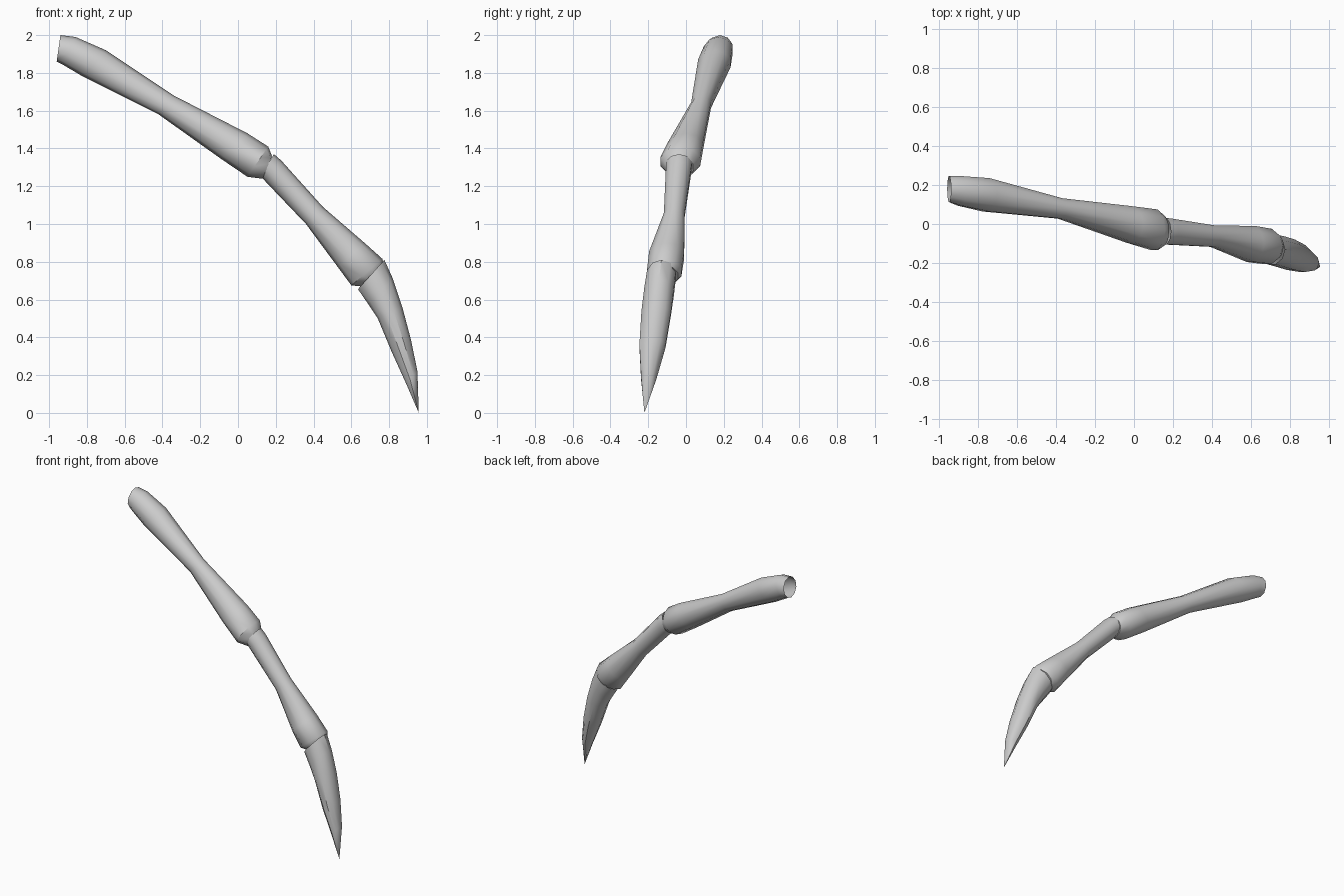
import bpy, bmesh, math
from mathutils import Vector

if "Cube" in bpy.data.objects:
    bpy.data.objects.remove(bpy.data.objects["Cube"])

SIDES = 10


def limb(name, rings, tip=None, cap_end=True):
    """Skin rings given as (x_top, z_top, x_bottom, z_bottom, y_min, y_max)."""
    bm = bmesh.new()
    loops = []
    for xt, zt, xb, zb, y0, y1 in rings:
        c = Vector(((xt + xb) / 2, (y0 + y1) / 2, (zt + zb) / 2))
        up = Vector(((xt - xb) / 2, 0, (zt - zb) / 2))
        side = Vector((0, (y1 - y0) / 2, 0))
        loops.append([bm.verts.new(c + up * math.cos(a) + side * math.sin(a))
                      for a in (2 * math.pi * i / SIDES for i in range(SIDES))])
    for a, b in zip(loops, loops[1:]):
        for i in range(SIDES):
            j = (i + 1) % SIDES
            bm.faces.new((a[i], a[j], b[j], b[i]))
    if tip:
        t = bm.verts.new(tip)
        for i in range(SIDES):
            bm.faces.new((loops[-1][i], loops[-1][(i + 1) % SIDES], t))
    elif cap_end:
        bm.faces.new(loops[-1])
    bmesh.ops.recalc_face_normals(bm, faces=bm.faces)
    me = bpy.data.meshes.new(name)
    bm.to_mesh(me)
    bm.free()
    ob = bpy.data.objects.new(name, me)
    bpy.context.collection.objects.link(ob)
    bpy.ops.object.select_all(action='DESELECT')
    ob.select_set(True)
    bpy.context.view_layer.objects.active = ob
    bpy.ops.object.shade_smooth_by_angle(angle=math.radians(40))
    return ob


# Upper segment, open at the body end
limb("upper_leg", [
    (-0.94, 2.00, -0.96, 1.86, 0.11, 0.25),
    (-0.86, 1.99, -0.93, 1.845, 0.09, 0.25),
    (-0.70, 1.92, -0.82, 1.78, 0.06, 0.24),
    (-0.34, 1.68, -0.42, 1.58, 0.025, 0.135),
    (0.05, 1.48, -0.09, 1.345, -0.10, 0.095),
    (0.16, 1.41, 0.05, 1.25, -0.14, 0.08),
    (0.18, 1.36, 0.13, 1.24, -0.11, 0.04),
])

# Middle segment, tucked into the knee
limb("middle_leg", [
    (0.19, 1.37, 0.12, 1.255, -0.11, 0.035),
    (0.23, 1.335, 0.15, 1.22, -0.11, 0.03),
    (0.45, 1.09, 0.36, 1.00, -0.12, -0.005),
    (0.67, 0.90, 0.53, 0.77, -0.20, -0.005),
    (0.765, 0.815, 0.60, 0.675, -0.21, -0.02),
    (0.77, 0.78, 0.65, 0.67, -0.19, -0.04),
])

# Curved claw ending in a point
limb("claw", [
    (0.775, 0.81, 0.635, 0.655, -0.21, -0.05),
    (0.82, 0.71, 0.69, 0.575, -0.225, -0.06),
    (0.87, 0.56, 0.74, 0.50, -0.24, -0.075),
    (0.915, 0.39, 0.815, 0.32, -0.25, -0.105),
    (0.95, 0.22, 0.89, 0.155, -0.24, -0.155),
], tip=(0.957, -0.22, 0.0))
